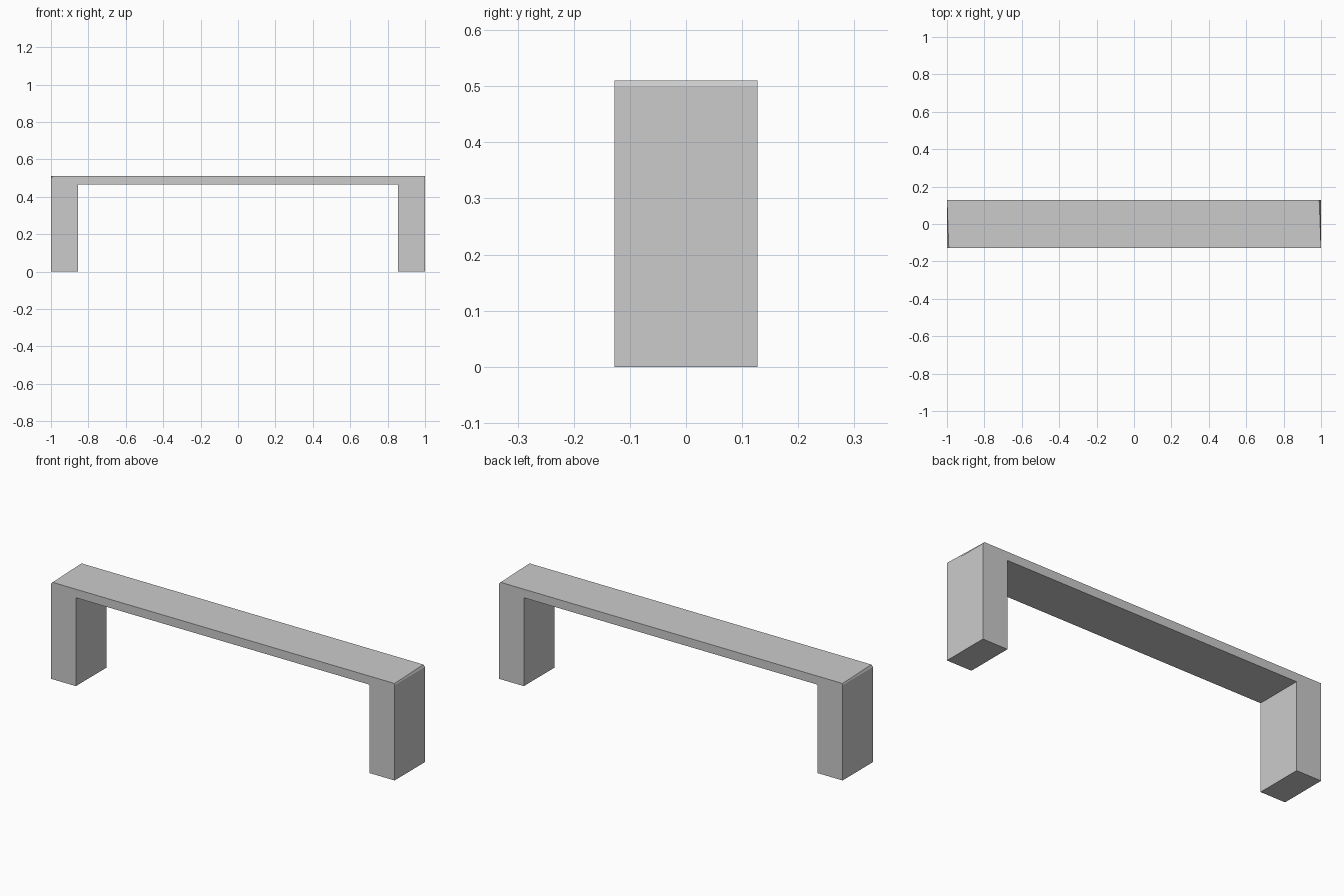
import bpy, bmesh

if "Cube" in bpy.data.objects:
    bpy.data.objects.remove(bpy.data.objects["Cube"])

HALF_W, HALF_D = 1.0, 0.127
LEG_IN, UNDER, EASE, TOP = 0.855, 0.465, 0.50, 0.51

# Right half of the U-shaped profile, mirrored for the left half
right = [(LEG_IN, UNDER), (LEG_IN, 0), (HALF_W, 0), (HALF_W, EASE), (HALF_W, TOP)]
profile = right + [(-x, z) for x, z in reversed(right)]

bm = bmesh.new()
front = bm.faces.new([bm.verts.new((x, -HALF_D, z)) for x, z in profile])
res = bmesh.ops.extrude_face_region(bm, geom=[front], use_keep_orig=True)
moved = [g for g in res["geom"] if isinstance(g, bmesh.types.BMVert)]
bmesh.ops.translate(bm, vec=(0, 2 * HALF_D, 0), verts=moved)

# Slightly eased top ends: back corner on the right, front corner on the left
for v in bm.verts:
    if abs(v.co.z - TOP) < 1e-4 and v.co.x * v.co.y > 0:
        v.co.x *= 0.99

bmesh.ops.recalc_face_normals(bm, faces=bm.faces)
mesh = bpy.data.meshes.new("bench")
bm.to_mesh(mesh)
bm.free()
bench = bpy.data.objects.new("bench", mesh)
bpy.context.collection.objects.link(bench)
